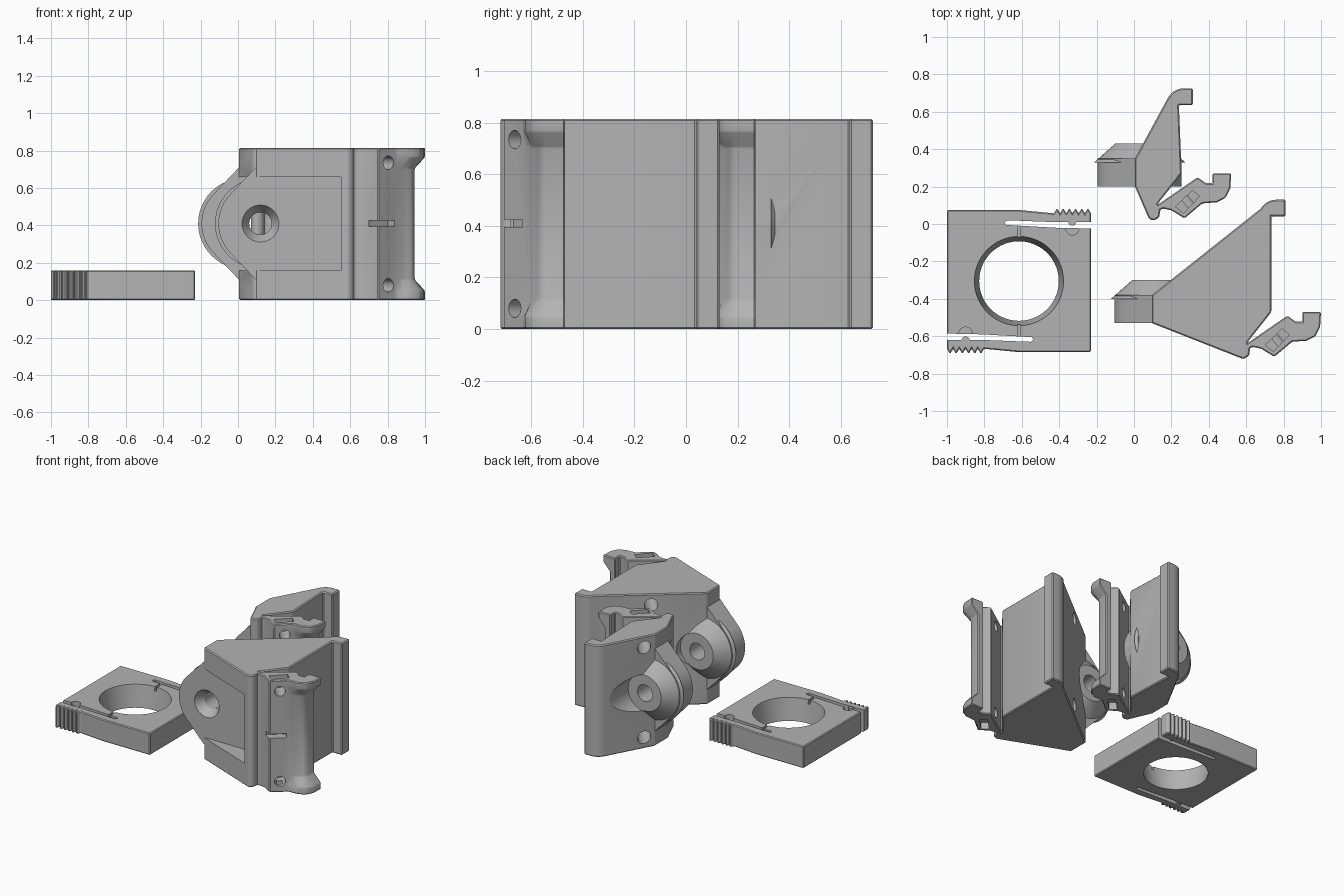
import bpy, bmesh, math
from mathutils import Vector

if "Cube" in bpy.data.objects:
    bpy.data.objects.remove(bpy.data.objects["Cube"])

grey = bpy.data.materials.new("mid grey")
grey.diffuse_color = (0.45, 0.45, 0.45, 1)
grey.use_nodes = True
grey.node_tree.nodes["Principled BSDF"].inputs["Base Color"].default_value = grey.diffuse_color
H = 0.815      # bracket height
ZC = 0.41      # bolt height


def loft(name, rings):
    """Solid skin through rings that all have the same number of points."""
    bm = bmesh.new()
    loops = [[bm.verts.new(p) for p in r] for r in rings]
    n = len(loops[0])
    for a, b in zip(loops, loops[1:]):
        for i in range(n):
            j = (i + 1) % n
            bm.faces.new((a[i], a[j], b[j], b[i]))
    bm.faces.new(loops[0][::-1])
    bm.faces.new(loops[-1])
    bmesh.ops.recalc_face_normals(bm, faces=bm.faces)
    me = bpy.data.meshes.new(name)
    bm.to_mesh(me)
    bm.free()
    ob = bpy.data.objects.new(name, me)
    bpy.context.collection.objects.link(ob)
    me.materials.append(grey)
    return ob


def prism(name, pts, lo, hi, axis="Z"):
    if axis == "Z":
        return loft(name, [[(x, y, h) for x, y in pts] for h in (lo, hi)])
    return loft(name, [[(x, h, z) for x, z in pts] for h in (lo, hi)])


def tube(name, p, q, r1, r2=None, n=48):
    """Cylinder or cone from p to q."""
    p, q = Vector(p), Vector(q)
    rot = (q - p).to_track_quat("Z", "Y")
    ring = lambda c, r: [c + rot @ Vector((r * math.cos(a), r * math.sin(a), 0))
                         for a in (2 * math.pi * i / n for i in range(n))]
    return loft(name, [ring(p, r1), ring(q, r2 or r1)])


def arc(cx, cy, r, a0, a1, n):
    return [(cx + r * math.cos(math.radians(a0 + (a1 - a0) * i / n)),
             cy + r * math.sin(math.radians(a0 + (a1 - a0) * i / n))) for i in range(n + 1)]


def apply(ob, mod):
    bpy.context.view_layer.objects.active = ob
    bpy.ops.object.modifier_apply(modifier=mod.name)


def bevel(ob, w=0.007):
    m = ob.modifiers.new("bevel", "BEVEL")
    m.width, m.segments, m.limit_method = w, 1, "ANGLE"
    m.angle_limit = math.radians(35)
    apply(ob, m)


def combine(ob, tool, op="DIFFERENCE"):
    m = ob.modifiers.new("bool", "BOOLEAN")
    m.object, m.operation, m.solver = tool, op, "EXACT"
    apply(ob, m)
    bpy.data.objects.remove(tool)


def finish(ob):
    bpy.ops.object.select_all(action="DESELECT")
    ob.select_set(True)
    bpy.context.view_layer.objects.active = ob
    bpy.ops.object.shade_smooth_by_angle(angle=math.radians(28))


def bracket(size, dx, dy, cx, front, hook):
    """dx, dy move the clip end; cx is the bolt position; front is the ear face."""
    left, back = cx - 0.025, front + 0.15
    hx, hy = hook
    nose = [(0.56, -0.713), (0.585, -0.722), (0.615, -0.705), (0.622, -0.66),
            (0.607, -0.632), (0.735, -0.47)]
    body_pts = [(left, back), (left, front)] + [(x + dx, y + dy) for x, y in nose]
    body_pts += [(hx - 0.075, hy - 0.09), (hx, hy - 0.09), (hx, hy)]
    body_pts += arc(hx - 0.05, hy - 0.095, 0.095, 90, 150, 5)
    body = prism(size + "_bracket_body", body_pts, 0, H)
    bevel(body)

    # rounded ear with a conical boss behind it
    ear = arc(cx, ZC, 0.225, 138, 222, 18) + [(left, ZC - 0.3), (left + 0.02, ZC - 0.3)]
    ear += arc(cx, ZC, 0.225, -90, 90, 28) + [(left + 0.02, ZC + 0.3), (left, ZC + 0.3)]
    combine(body, prism("ear", ear, front, back, "Y"), "UNION")
    boss_top = back + 0.08
    combine(body, tube("boss", (cx, back - 0.02, ZC), (cx, boss_top, ZC), 0.243, 0.13), "UNION")

    # front pocket, boss clearance and countersunk bolt hole
    wall = 0.55 + dx
    combine(body, prism("pocket", [(left - 0.3, 0.16), (wall, 0.16), (wall, 0.66),
                                   (left - 0.3, 0.66)], front - 0.5, front, "Y"))
    combine(body, tube("clearance", (cx, boss_top, ZC), (cx, boss_top + 0.6, ZC), 0.135))
    combine(body, tube("bolt_hole", (cx, front - 0.1, ZC), (cx, back + 0.3, ZC), 0.06))
    combine(body, tube("countersink", (cx, front - 0.01, ZC), (cx, front + 0.06, ZC), 0.105, 0.06))

    # clip whose lip narrows between its two ends
    strip = [(0.82, -0.49), (0.61, -0.635), (0.585, -0.65), (0.60, -0.675), (0.635, -0.657),
             (0.68, -0.667), (0.75, -0.71)]
    lip = [(0.845, -0.63), (0.88, -0.627), (0.92, -0.625), (0.97, -0.6), (0.995, -0.55),
           (1.0, -0.47)]
    slim = [(0.85, -0.622), (0.875, -0.598), (0.905, -0.58), (0.93, -0.567), (0.943, -0.54),
            (0.945, -0.47)]
    inner = [(0.9, -0.47), (0.9, -0.522), (0.865, -0.522)]
    rings = []
    for z, edge in ((0, lip), (0.05, lip), (0.11, slim), (H - 0.11, slim), (H - 0.05, lip), (H, lip)):
        rings.append([(x + dx, y + dy, z) for x, y in strip + edge + inner])
    clip = loft(size + "_clip", rings)
    bevel(clip, 0.006)

    # slots in the clip ends and a cross slot halfway up
    slot = [(0.702, -0.647), (0.745, -0.682), (0.83, -0.592), (0.792, -0.56)]
    slot = [(x + dx, y + dy) for x, y in slot]
    combine(clip, prism("slot", slot, -0.1, 0.05))
    combine(clip, prism("slot", slot, H - 0.05, H + 0.1))
    cross = [(0.71, -0.76), (0.85, -0.65), (0.80, -0.59), (0.70, -0.67)]
    combine(clip, prism("slot", [(x + dx, y + dy) for x, y in cross], 0.395, 0.425))

    # screw holes through clip and body
    start, d = Vector((0.8 + dx, -0.66 + dy, 0)), Vector((-0.63, 0.777, 0))
    for z in (0.08, H - 0.08):
        c = start + Vector((0, 0, z))
        combine(clip, tube("screw", c - d * 0.1, c + d * 0.4, 0.036, n=24))
        combine(body, tube("screw", c + d * 0.05, c + d * 1.2, 0.045, n=24))
    finish(body)
    finish(clip)


bracket("large", 0, 0, 0.12, -0.53, (0.81, 0.13))
bracket("small", -0.48, 0.74, 0.03, 0.2, (0.315, 0.725))

# square plate with two springy toothed tongues
PX, PY, T = -0.615, -0.305, 0.16
half = [(0.385, 0.362)]
for i in range(6):
    half += [(0.385 - (i + 0.5) * 0.033, 0.39), (0.385 - (i + 1) * 0.033, 0.362)]
half += [(0.0, 0.38), (-0.385, 0.38)]
outline = half + [(-u, -v) for u, v in half]
plate = prism("clamp_plate", [(PX + u, PY + v) for u, v in outline], 0, T)
bevel(plate, 0.006)

# tapered round opening
combine(plate, tube("opening", (PX, PY, -0.01), (PX, PY, T + 0.01), 0.211, 0.24, n=72))

slit = [(0.42, 0.315), (0.195, 0.315), (-0.065, 0.325), (-0.078, 0.312), (-0.068, 0.3),
        (0.195, 0.285), (0.42, 0.28)]
for s in (1, -1):
    at = lambda u, v: (PX + s * u, PY + s * v)
    combine(plate, prism("slit", [at(*p) for p in slit], -0.1, T + 0.1))
    # shallow groove towards the opening and a round latch seat
    groove = [at(u, v) for u, v in ((-0.008, 0.22), (0.008, 0.22), (0.008, 0.3), (-0.008, 0.3))]
    combine(plate, prism("groove", groove, T - 0.03, T + 0.1))
    x, y = at(0.285, 0.282)
    combine(plate, tube("seat", (x, y, T - 0.04), (x, y, T + 0.1), 0.036, n=24))
    # latch bump on the tongue
    x, y = at(0.285, 0.318)
    finish(tube("latch_bump", (x, y, 0.01), (x, y, T - 0.005), 0.022, n=20))
finish(plate)
